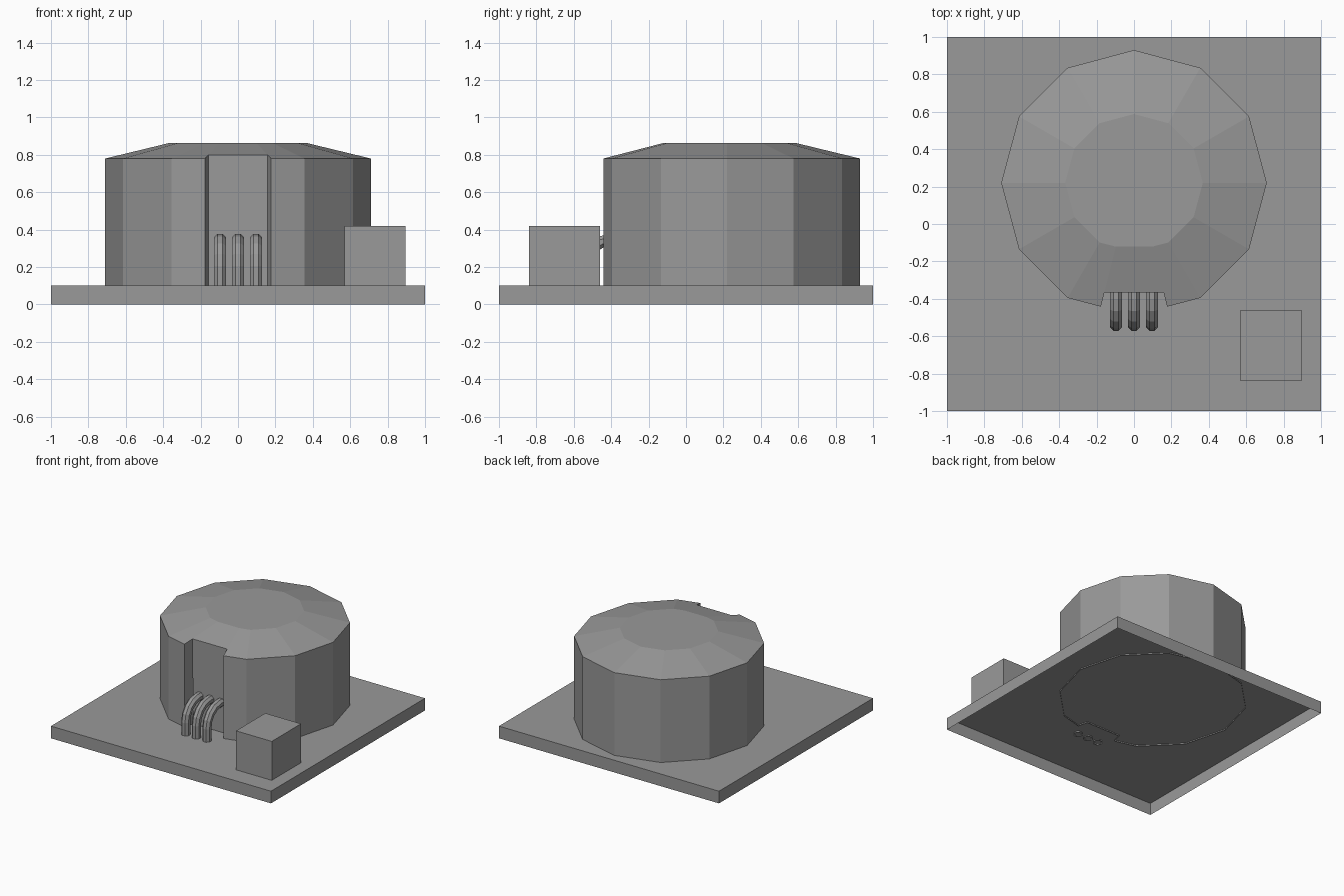
import bpy, bmesh
from math import sin, cos, pi, radians
from mathutils import Vector

old = bpy.data.objects.get("Cube")
if old:
    bpy.data.objects.remove(old, do_unlink=True)

GREY = (0.32, 0.32, 0.32, 1)
grey = bpy.data.materials.new("plain grey")
grey.use_nodes = True
grey.diffuse_color = GREY
grey.node_tree.nodes["Principled BSDF"].inputs["Base Color"].default_value = GREY


def finish(name, bm):
    mesh = bpy.data.meshes.new(name)
    bm.to_mesh(mesh)
    bm.free()
    mesh.materials.append(grey)
    obj = bpy.data.objects.new(name, mesh)
    bpy.context.collection.objects.link(obj)
    return obj


def open_box(name, low, high):
    """Box without a bottom face."""
    bm = bmesh.new()
    bmesh.ops.create_cube(bm, size=1)
    low, high = Vector(low), Vector(high)
    for v in bm.verts:
        v.co = (low + high) / 2 + v.co * (high - low)
    bm.faces.ensure_lookup_table()
    bmesh.ops.delete(bm, geom=[f for f in bm.faces if f.normal.z < -0.5], context='FACES_ONLY')
    return finish(name, bm)


def bridge(bm, a, b, closed=True):
    n = len(a)
    for i in range(n if closed else n - 1):
        j = (i + 1) % n
        bm.faces.new((a[i], a[j], b[j], b[i]))


# Ground plate and the loose crate
open_box("ground_plate", (-1, -1, 0), (1, 1, 0.1))
open_box("crate", (0.57, -0.84, 0.1), (0.895, -0.46, 0.42))

# Twelve-sided building; its front corner is replaced by a tapered alcove
CENTRE_Y, FOOT, EAVE, TOP = 0.22, 0.09, 0.78, 0.863


def ring(bm, radius, z, cut_x, cut_y):
    pts = [(cut_x, cut_y)]
    for i in range(1, 12):
        a = -pi / 2 + i * pi / 6
        pts.append((radius * cos(a), CENTRE_Y + radius * sin(a)))
    pts.append((-cut_x, cut_y))
    return [bm.verts.new((x, y, z)) for x, y in pts]


bm = bmesh.new()
foot = ring(bm, 0.71, FOOT, 0.177, -0.442)
eave = ring(bm, 0.71, EAVE, 0.177, -0.442)
crown = ring(bm, 0.368, TOP, 0.098, -0.121)
bridge(bm, foot, eave, closed=False)
bm.faces.new(crown)

# Alcove corners, from floor to roof, on both sides
inner = {}
for side, k in ((1, 0), (-1, -1)):
    low = bm.verts.new((0.158 * side, -0.365, FOOT))
    high = bm.verts.new((0.158 * side, -0.365, 0.80))
    inner[side] = (low, high)
    wall = [low, foot[k], eave[k], high]
    slope = [eave[k], eave[1 if k == 0 else -2], crown[1 if k == 0 else -2], crown[k], high]
    bm.faces.new(wall if side > 0 else wall[::-1])
    bm.faces.new(slope if side > 0 else slope[::-1])
bridge(bm, eave[1:-1], crown[1:-1], closed=False)
bm.faces.new((inner[-1][1], inner[1][1], crown[0], crown[-1]))

# Alcove back: upper panel, small step, lower panel
step = []
for y in (-0.365, -0.36):
    step.append([bm.verts.new((0.158 * s, y, 0.48)) for s in (-1, 1)])
base = [bm.verts.new((0.158 * s, -0.36, FOOT)) for s in (-1, 1)]
bm.faces.new((step[0][0], step[0][1], inner[1][1], inner[-1][1]))
bm.faces.new((step[1][0], step[1][1], step[0][1], step[0][0]))
bm.faces.new((base[0], base[1], step[1][1], step[1][0]))
finish("building", bm)

# Three bent octagonal pipes running from the alcove into the ground
BEND, R = 0.14, 0.0346
path = [(-0.36, 0.345, 0)]
for i in range(5):
    a = radians(22.5 * i)
    path.append((-0.40 - BEND * sin(a), 0.205 + BEND * cos(a), a))
path.append((-0.54, FOOT, pi / 2))
for name, x in (("right_pipe", -0.096), ("middle_pipe", 0), ("left_pipe", 0.096)):
    bm = bmesh.new()
    rings = []
    for y, z, a in path:
        loop = []
        for i in range(8):
            t = (i + 0.5) * pi / 4
            off = R * sin(t)
            loop.append(bm.verts.new((x + R * cos(t), y - off * sin(a), z + off * cos(a))))
        rings.append(loop)
    for a, b in zip(rings, rings[1:]):
        bridge(bm, a, b)
    bmesh.ops.recalc_face_normals(bm, faces=bm.faces)
    finish(name, bm)
